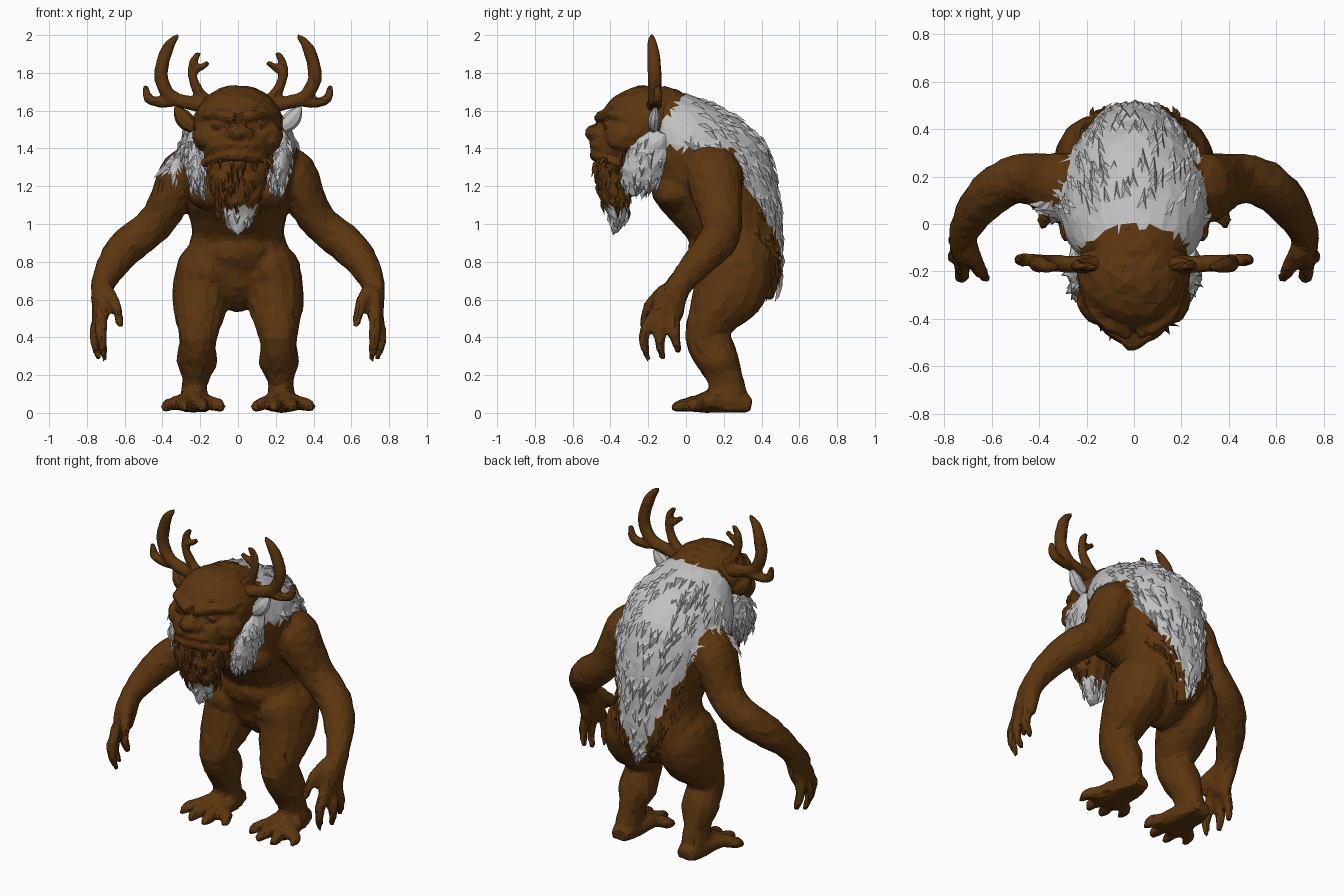
import bpy, bmesh, math, random
from mathutils import Vector, Matrix, noise

if "Cube" in bpy.data.objects:
    bpy.data.objects.remove(bpy.data.objects["Cube"])

random.seed(4)
X, Y = Vector((1, 0, 0)), Vector((0, 1, 0))
BOTH = (1, -1)


def material(name, rgb):
    m = bpy.data.materials.new(name)
    m.diffuse_color = (*rgb, 1)
    m.use_nodes = True
    m.node_tree.nodes["Principled BSDF"].inputs["Base Color"].default_value = m.diffuse_color
    return m


MATS = [material("brown hide", (0.107, 0.037, 0.005)), material("pale fur", (0.53, 0.53, 0.53))]


def spline(pts, n=4):
    # Catmull-Rom through (x, y, z, ra, rb)
    p = [pts[0]] + list(pts) + [pts[-1]]
    out = []
    for i in range(1, len(p) - 2):
        for k in range(n):
            t = k / n
            out.append([0.5 * (2 * b + (c - a) * t + (2 * a - 5 * b + 4 * c - d) * t * t
                        + (3 * b - a - 3 * c + d) * t ** 3)
                        for a, b, c, d in zip(p[i - 1], p[i], p[i + 1], p[i + 2])])
    return out + [list(pts[-1])]


def loft(bm, pts, seg=12, ref=X, sides=(1,), n=4):
    # elliptical tube; ra lies along ref, rb across it
    pts = [q if len(q) == 5 else (*q, q[3]) for q in pts]
    for s in sides:
        path = spline(pts, n)
        cen = [Vector((q[0] * s, q[1], q[2])) for q in path]
        rings = []
        for i, q in enumerate(path):
            t = (cen[min(i + 1, len(cen) - 1)] - cen[max(i - 1, 0)]).normalized()
            u = (ref - t * ref.dot(t)).normalized()
            v = t.cross(u)
            rings.append([bm.verts.new(cen[i] + u * math.cos(a) * max(q[3], .004) + v * math.sin(a) * max(q[4], .004))
                          for a in (2 * math.pi * k / seg for k in range(seg))])
        for r0, r1 in zip(rings, rings[1:]):
            for k in range(seg):
                bm.faces.new((r0[k], r0[(k + 1) % seg], r1[(k + 1) % seg], r1[k]))
        bm.faces.new(rings[0][::-1])
        bm.faces.new(rings[-1])


def blob(bm, c, r, sides=(1,)):
    for s in sides:
        m = Matrix.Translation((c[0] * s, c[1], c[2])) @ Matrix.Diagonal((*r, 1))
        bmesh.ops.create_icosphere(bm, subdivisions=3, radius=1, matrix=m)


def lock(bm, base, way, normal, length, width, mat):
    # one ridged, pointed tuft of hair
    side = way.cross(normal).normalized() * width
    base = base - normal * .008
    a, b, c, t = [bm.verts.new(p) for p in (base - side, base + side,
                  base + way * length * .5 + normal * .02, base + way * length + normal * .006)]
    for f in ((a, c, t), (b, t, c), (a, b, c), (a, t, b)):
        bm.faces.new(f).material_index = mat


def finish(bm, name, voxel=None, keep=.4, rule=None, lumps=.004):
    bmesh.ops.recalc_face_normals(bm, faces=bm.faces)
    me = bpy.data.meshes.new(name)
    bm.to_mesh(me)
    bm.free()
    ob = bpy.data.objects.new(name, me)
    bpy.context.collection.objects.link(ob)
    if voxel:
        r = ob.modifiers.new("fuse", 'REMESH')
        r.mode, r.voxel_size = 'VOXEL', voxel
        sm = ob.modifiers.new("soften", 'SMOOTH')
        sm.factor, sm.iterations = .5, 2
        ob.modifiers.new("facet", 'DECIMATE').ratio = keep
        dg = bpy.context.evaluated_depsgraph_get()
        ob.data = bpy.data.meshes.new_from_object(ob.evaluated_get(dg))
        ob.modifiers.clear()
        for v in ob.data.vertices:       # slight lumpiness
            v.co += v.normal * noise.noise(v.co * 22) * lumps
    for m in MATS:
        ob.data.materials.append(m)
    for f in ob.data.polygons:
        f.use_smooth = False
        if rule:
            f.material_index = int(rule(f.center, f.normal))
    return ob


# ---- body: torso, arms, hands, legs and feet fused together
bm = bmesh.new()
loft(bm, [(0, .22, .54, .03, .05), (0, .24, .63, .16, .16), (0, .27, .78, .285, .235), (0, .265, .95, .245, .245),
          (0, .21, 1.12, .275, .295), (0, .12, 1.28, .31, .325), (0, .01, 1.42, .305, .27),
          (0, -.10, 1.52, .25, .20), (0, -.18, 1.54, .18, .14)], 24)
blob(bm, (.13, -.06, 1.17), (.14, .12, .1), BOTH)
blob(bm, (0, .14, .86), (.18, .13, .12))
loft(bm, [(.20, .14, 1.32, .12), (.29, .15, 1.26, .13, .15), (.35, .165, 1.15, .11, .135), (.405, .185, 1.045, .10, .115),
          (.485, .19, .96, .098, .105), (.57, .155, .895, .10), (.645, .085, .815, .09), (.70, 0, .72, .071),
          (.72, -.05, .65, .06, .07), (.722, -.09, .58, .054, .092), (.725, -.11, .50, .04, .085)], 14, sides=BOTH)
for tip in ((.725, -.225, .40, .705, -.195, .275), (.76, -.14, .40, .735, -.12, .28), (.755, -.06, .42, .735, -.04, .32)):
    loft(bm, [(.725, -.10 + (tip[1] + .12) * .55, .54, .036), (*tip[:3], .03), (*tip[3:], .015)], 8, sides=BOTH)
loft(bm, [(.70, -.10, .65, .045), (.65, -.19, .57, .034), (.625, -.235, .455, .017)], 8, sides=BOTH)
loft(bm, [(.13, .26, .92, .06, .10), (.16, .255, .80, .15, .20), (.19, .23, .66, .155, .205), (.203, .16, .54, .14, .15),
          (.21, .10, .43, .108, .105), (.215, .125, .36, .098, .12), (.218, .175, .27, .108, .11), (.225, .21, .17, .07, .095),
          (.23, .22, .09, .075, .11), (.23, .22, .005, .08, .12)], 14, sides=BOTH)
loft(bm, [(.23, .345, .04, .06, .04), (.23, .22, .06, .085, .055), (.235, .1, .055, .12, .055), (.235, .02, .035, .12, .03)],
     12, sides=BOTH)
for x, y in ((.10, -.01), (.19, -.07), (.285, -.065), (.375, -.01)):
    loft(bm, [(.235 + (x - .235) * .6, .08, .055, .035, .04), (x, y + .04, .038, .036, .034), (x, y - .01, .016, .014)],
         8, sides=BOTH)
loft(bm, [(0, .40, .88, .13, .09), (0, .455, .76, .09, .06), (0, .43, .60, .03, .03)], 10)   # tail tuft

WIDTH = ((.66, .02), (.85, .10), (1.0, .17), (1.2, .25), (1.4, .30), (2, .31))


def back_width(z):
    for (z0, w0), (z1, w1) in zip(WIDTH, WIDTH[1:]):
        if z0 <= z <= z1:
            return w0 + (w1 - w0) * (z - z0) / (z1 - z0)
    return 0


def is_fur(c, n):
    j = noise.noise(c * 14) * .035
    if c.z > 1.40 + j:
        return abs(c.x) < .36 and c.y > -.16 + .75 * (c.z - 1.5) + j
    if c.x < -.18 and c.y < .08 and c.z > 1.29 + j:     # fur hangs lower over one shoulder
        return c.x > -.36
    return c.y > .26 and n.y > 0 and abs(c.x) < back_width(c.z) + j


body = finish(bm, "body", .017, .24, is_fur, .007)
body.data.update()

# ---- shaggy mantle locks lying down the back
bm = bmesh.new()
for f in body.data.polygons:
    c, n = f.center.copy(), f.normal.copy()
    rump = c.y > .33 and n.y > .2 and c.z < 1.35 and abs(c.x) < back_width(c.z) + .08
    if (f.material_index or rump) and c.z > .70 and c.y > .0 and random.random() < .24:
        d = Vector((random.uniform(-.15, .15) - c.x * .5, .6, -1))
        d = (d - n * d.dot(n)).normalized()
        lock(bm, c, d, n, random.uniform(.08, .14), random.uniform(.02, .036), f.material_index)
finish(bm, "mantle_locks")

# ---- head: skull, muzzle, brows, cheeks, nose and lips
bm = bmesh.new()
blob(bm, (0, -.21, 1.525), (.24, .245, .21))
blob(bm, (0, -.12, 1.55), (.20, .17, .175))
blob(bm, (0, -.345, 1.42), (.185, .15, .12))
blob(bm, (.13, -.32, 1.46), (.11, .11, .09), BOTH)
blob(bm, (0, -.475, 1.485), (.068, .058, .042))
blob(bm, (.05, -.465, 1.475), (.034, .038, .028), BOTH)
blob(bm, (.10, -.405, 1.53), (.045, .035, .022), BOTH)
loft(bm, [(.015, -.455, 1.56, .032), (.09, -.43, 1.578, .03), (.16, -.365, 1.58, .028), (.21, -.28, 1.54, .02)], 8, Y, BOTH)
for z, y, r in ((1.42, -.475, .026), (1.365, -.47, .03)):
    loft(bm, [(-.18, -.34, z - .045, r * .7), (-.10, -.44, z - .015, r), (0, y - .015, z, r), (.10, -.44, z - .015, r),
              (.18, -.34, z - .045, r * .7)], 8, Y)
finish(bm, "head", .012, .22, lumps=.010)

# ---- ears, the one on +x pale
for s, name in ((1, "ear_left"), (-1, "ear_right")):
    bm = bmesh.new()
    loft(bm, [(.21, -.17, 1.50, .025, .03), (.265, -.17, 1.535, .03, .045), (.30, -.165, 1.575, .028, .042),
              (.33, -.16, 1.62, .008, .012)], 8, Y, (s,), 2)
    finish(bm, name, rule=lambda c, n, s=s: s > 0 and c.x > .23)

# ---- antlers
for s, name in ((1, "antler_left"), (-1, "antler_right")):
    bm = bmesh.new()
    for pts in ([(.15, -.17, 1.62, .045), (.25, -.17, 1.64, .038), (.35, -.165, 1.67, .037), (.405, -.165, 1.76, .037),
                 (.395, -.17, 1.87, .036), (.36, -.18, 1.95, .028), (.315, -.18, 2.0, .010)],
                [(.33, -.165, 1.65, .03), (.41, -.155, 1.643, .028), (.475, -.15, 1.665, .027), (.49, -.15, 1.735, .014)],
                [(.14, -.17, 1.64, .034), (.20, -.17, 1.69, .03), (.238, -.175, 1.77, .026), (.238, -.175, 1.85, .023),
                 (.205, -.18, 1.91, .014)],
                [(.238, -.175, 1.80, .02), (.195, -.18, 1.83, .02), (.155, -.185, 1.855, .014)]):
        loft(bm, pts, 8, Y, (s,), 3)
    finish(bm, name, .011, .3)

# ---- beard and side ruffs, each a core covered with hanging locks
bm = bmesh.new()
loft(bm, [(0, -.36, 1.37, .17, .10), (0, -.375, 1.28, .165, .10), (0, -.375, 1.18, .14, .09), (0, -.36, 1.08, .105, .065),
          (0, -.37, 1.0, .055, .035), (0, -.385, .94, .008)], 14)
beard = finish(bm, "beard", .016, .35, lambda c, n: c.z < 1.09 + noise.noise(c * 20) * .03, .012)
bm = bmesh.new()
loft(bm, [(.21, -.12, 1.47, .05, .07), (.225, -.18, 1.39, .06, .10), (.22, -.235, 1.29, .05, .11),
          (.205, -.27, 1.21, .035, .07), (.19, -.28, 1.14, .012)], 12, sides=BOTH)
ruff = finish(bm, "side_ruffs", .016, .35, lambda c, n: True, .012)
bm = bmesh.new()
for ob, low in ((beard, 1.02), (ruff, 1.19)):
    for f in ob.data.polygons:
        c, n = f.center.copy(), f.normal.copy()
        if abs(n.z) < .75 and c.z > low and random.random() < .15:
            d = Vector((random.uniform(-.12, .12) - c.x * .4, 0, -1))
            d = (d - n * d.dot(n)).normalized()
            lock(bm, c, d, n, random.uniform(.06, .11), random.uniform(.014, .024), f.material_index)
finish(bm, "beard_locks")
